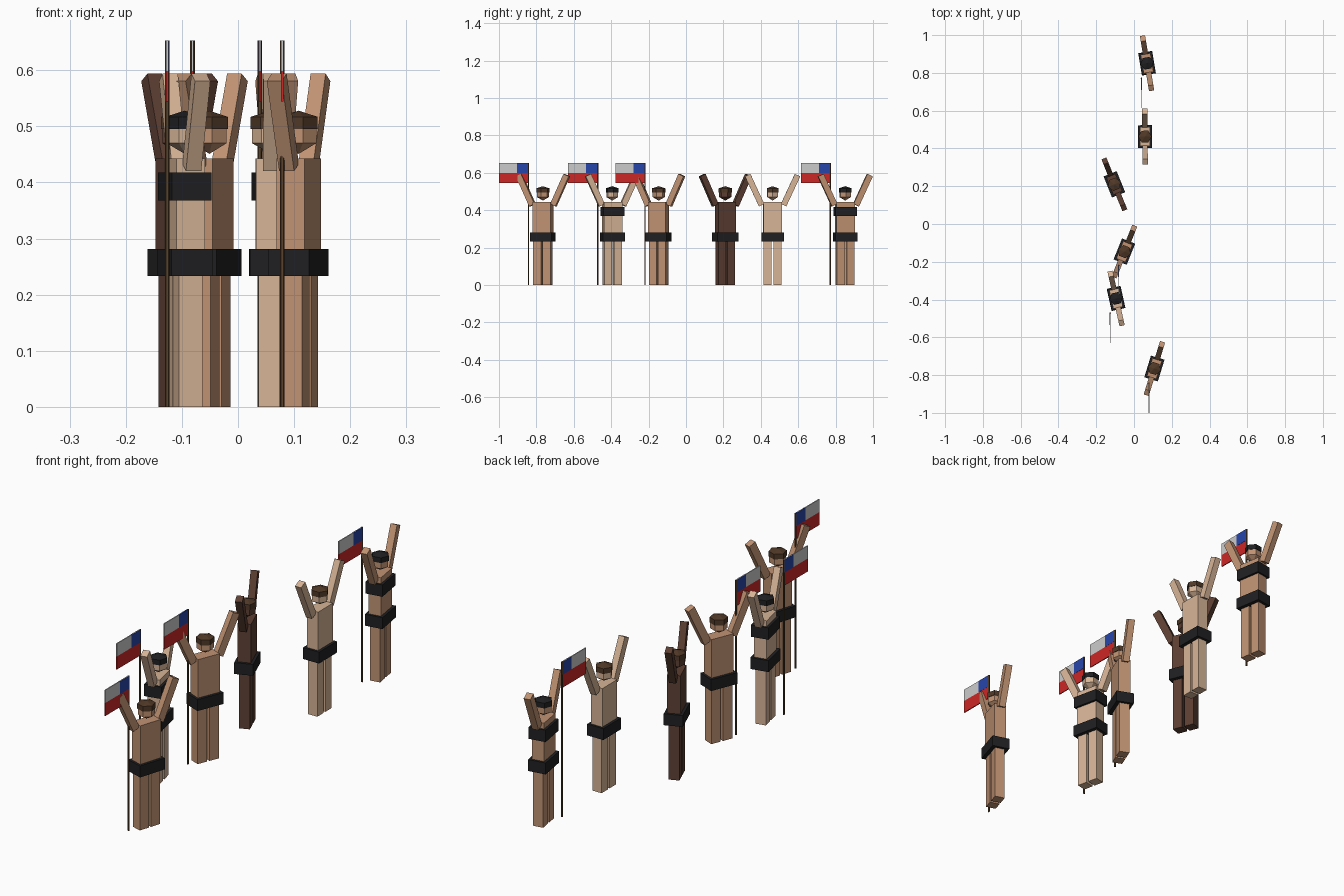
import bpy, bmesh
from math import radians, sin, cos, pi
from mathutils import Matrix, Vector

if "Cube" in bpy.data.objects:
    bpy.data.objects.remove(bpy.data.objects["Cube"])


def material(name, rgb):
    m = bpy.data.materials.new(name)
    m.diffuse_color = (*rgb, 1)
    m.use_nodes = True
    m.node_tree.nodes["Principled BSDF"].inputs["Base Color"].default_value = m.diffuse_color
    return m


TAN = material("tan_skin", (0.53, 0.29, 0.17))
LIGHT = material("light_skin", (0.68, 0.46, 0.31))
DARK = material("dark_skin", (0.11, 0.05, 0.033))
BROWN = material("brown_hair", (0.08, 0.04, 0.02))
BLACK = material("black_cloth", (0.014, 0.014, 0.016))
WOOD = material("pole_wood", (0.10, 0.055, 0.025))
WHITE = material("flag_white", (0.75, 0.75, 0.75))
RED = material("flag_red", (0.6, 0.02, 0.018))
BLUE = material("flag_blue", (0.02, 0.06, 0.40))


def finish(name, bm, mat, matrix):
    bmesh.ops.recalc_face_normals(bm, faces=bm.faces)
    me = bpy.data.meshes.new(name)
    bm.to_mesh(me)
    bm.free()
    me.materials.append(mat)
    ob = bpy.data.objects.new(name, me)
    ob.matrix_world = matrix
    bpy.context.collection.objects.link(ob)
    return ob


def box(name, size, centre, mat, base=Matrix(), tilt=0):
    bm = bmesh.new()
    bmesh.ops.create_cube(bm, size=1)
    bmesh.ops.scale(bm, vec=size, verts=bm.verts)
    return finish(name, bm, mat, base @ Matrix.Translation(centre) @ Matrix.Rotation(tilt, 4, 'X'))


def lathe(name, profile, sides, mat, base):
    """Faceted solid of revolution from (radius, z) points; radius 0 makes a pole."""
    bm = bmesh.new()
    rings = []
    for r, z in profile:
        n = sides if r else 1
        rings.append([bm.verts.new((r * cos(2 * pi * i / sides), r * sin(2 * pi * i / sides), z))
                      for i in range(n)])
    for a, b in zip(rings, rings[1:]):
        for i in range(sides):
            j = (i + 1) % sides
            quad = [a[i % len(a)], a[j % len(a)], b[j % len(b)], b[i % len(b)]]
            bm.faces.new(list(dict.fromkeys(quad)))
    for ring in (rings[0], rings[-1]):
        if len(ring) > 1:
            bm.faces.new(ring)
    return finish(name, bm, mat, base)


def person(x, y, yaw, skin, hair, top):
    base = Matrix.Translation((x, y, 0)) @ Matrix.Rotation(radians(yaw), 4, 'Z')
    for s in (-1, 1):
        box("leg", (0.043, 0.043, 0.24), (0, s * 0.0268, 0.12), skin, base)
        # raised arms lean outwards
        box("arm", (0.028, 0.032, 0.177), (0, s * 0.096, 0.507), skin, base, -s * radians(25))
    box("torso", (0.052, 0.10, 0.208), (0, 0, 0.339), skin, base)
    box("trunks", (0.075, 0.12, 0.048), (0, 0, 0.257), BLACK, base)
    if top:
        box("swim_top", (0.072, 0.115, 0.05), (0, 0, 0.393), BLACK, base)
    lathe("head", [(0, 0.451), (0.033, 0.470), (0.033, 0.507), (0, 0.525)], 6, skin, base)
    lathe("hair", [(0.0355, 0.495), (0.0355, 0.517), (0, 0.528)], 6, hair, base)


def flag(x, y):
    base = Matrix.Translation((x, y, 0))
    lathe("flag_pole", [(0.0042, 0), (0.0042, 0.653)], 6, WOOD, base)
    box("flag_white_stripe", (0.004, 0.158, 0.054), (0, -0.079, 0.626), WHITE, base)
    box("flag_red_stripe", (0.004, 0.158, 0.055), (0, -0.079, 0.5715), RED, base)
    box("flag_blue_corner", (0.0055, 0.062, 0.054), (0, -0.031, 0.626), BLUE, base)


# x, y, yaw, skin, hair, swim top
for p in [(0.108, -0.765, -17, TAN, BROWN, False),
          (-0.095, -0.394, 12.5, LIGHT, BLACK, True),
          (-0.051, -0.146, -22, TAN, BROWN, False),
          (-0.104, 0.210, 22, DARK, BROWN, False),
          (0.058, 0.463, 0.5, LIGHT, BROWN, False),
          (0.069, 0.851, 9.5, TAN, BLACK, True)]:
    person(*p)

for f in [(0.079, -0.842), (-0.126, -0.472), (-0.081, -0.219), (0.039, 0.772)]:
    flag(*f)
